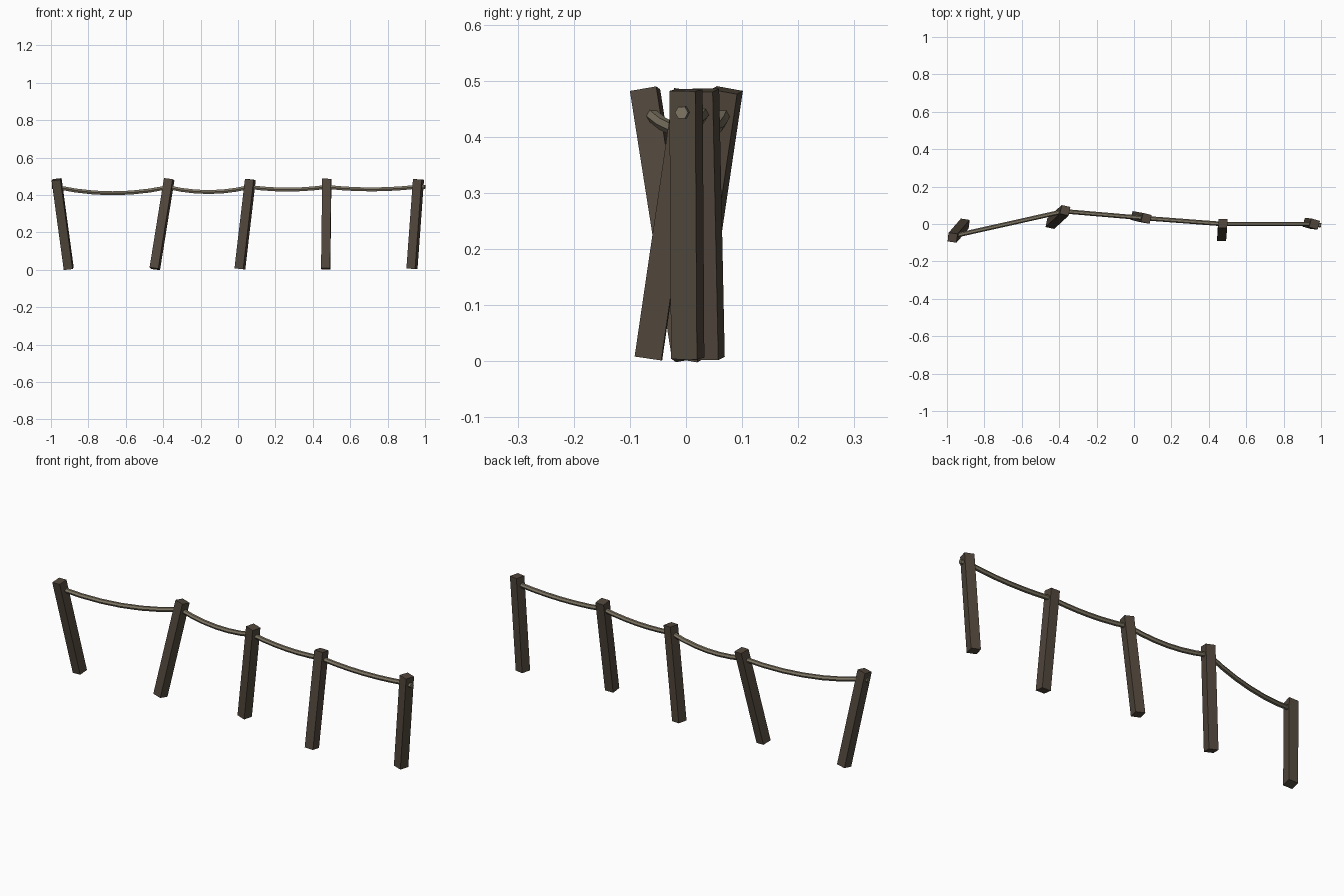
import bpy, bmesh, math
from mathutils import Vector, Matrix

if "Cube" in bpy.data.objects:
    bpy.data.objects.remove(bpy.data.objects["Cube"])


def material(name, rgb):
    m = bpy.data.materials.new(name)
    m.diffuse_color = (*rgb, 1)
    m.use_nodes = True
    m.node_tree.nodes["Principled BSDF"].inputs["Base Color"].default_value = m.diffuse_color
    return m


wood = material("dark_wood", (0.082, 0.063, 0.045))
hemp = material("hemp_rope", (0.215, 0.185, 0.13))

# Leaning posts: bottom centre xy, top centre xy, turn about own axis
posts = [
    ((-0.905, 0.002), (-0.97, -0.073), -8),
    ((-0.445, 0.002), (-0.368, 0.073), -12),
    ((0.01, 0.04), (0.066, 0.03), -14),
    ((0.469, -0.067), (0.475, 0.003), -2),
    ((0.93, 0.003), (0.965, 0.0), -16),
]
W = 0.048
for i, (b, t, turn) in enumerate(posts):
    lo, hi = Vector((*b, 0.005)), Vector((*t, 0.483))
    axis = hi - lo
    rot = Vector((0, 0, 1)).rotation_difference(axis).to_matrix().to_4x4()
    mat = (Matrix.Translation((lo + hi) / 2) @ rot
           @ Matrix.Rotation(math.radians(turn), 4, 'Z')
           @ Matrix.Diagonal((W, W, axis.length, 1)))
    bm = bmesh.new()
    bmesh.ops.create_cube(bm, size=1, matrix=mat)
    me = bpy.data.meshes.new(f"post_{i + 1}")
    bm.to_mesh(me)
    bm.free()
    me.materials.append(wood)
    bpy.context.collection.objects.link(bpy.data.objects.new(f"post_{i + 1}", me))

# Rope: passes through every post and sags between them
ties = [Vector(p) for p in [(-0.965, -0.064, 0.441), (-0.374, 0.068, 0.441),
                            (0.062, 0.031, 0.442), (0.474, 0.0, 0.443),
                            (0.962, 0.0, 0.444)]]
sags = [0.032, 0.026, 0.014, 0.014]
path = [Vector((-0.992, -0.07, 0.442))]
N = 6
for a, b, sag in zip(ties, ties[1:], sags):
    for k in range(N):
        f = k / N
        path.append(a.lerp(b, f) - Vector((0, 0, sag * 4 * f * (1 - f))))
path += [ties[-1], Vector((1.0, -0.008, 0.443))]

cu = bpy.data.curves.new("rope", 'CURVE')
cu.dimensions = '3D'
cu.bevel_depth = 0.012
cu.bevel_resolution = 1
cu.use_fill_caps = True
sp = cu.splines.new('POLY')
sp.points.add(len(path) - 1)
for p, co in zip(sp.points, path):
    p.co = (*co, 1)
sp.use_smooth = False
cu.materials.append(hemp)
rope = bpy.data.objects.new("rope", cu)
bpy.context.collection.objects.link(rope)
bpy.context.view_layer.objects.active = rope
rope.select_set(True)
bpy.ops.object.convert(target='MESH')
